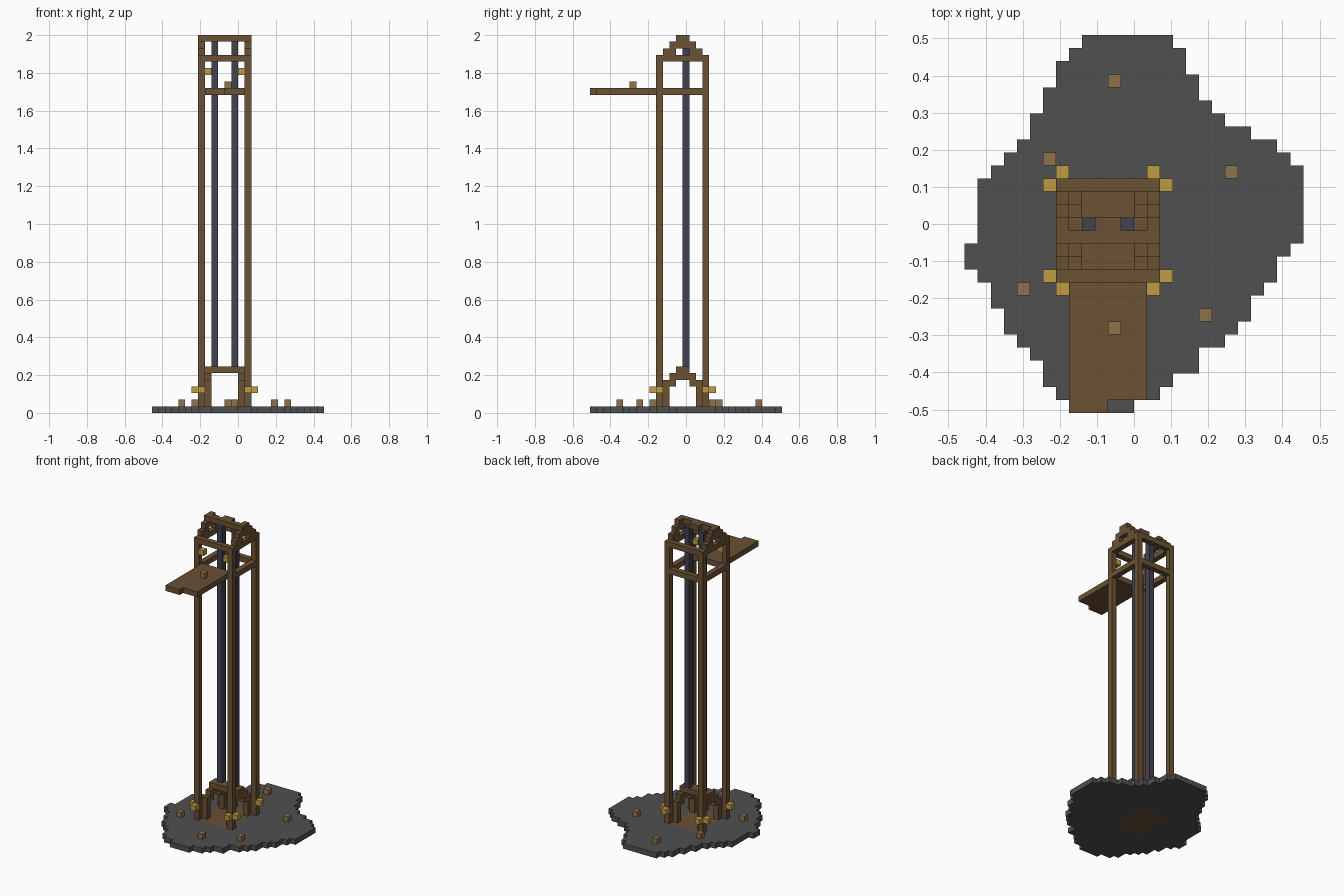
import bpy, bmesh
from mathutils import Vector

cube = bpy.data.objects.get("Cube")
if cube:
    bpy.data.objects.remove(cube, do_unlink=True)

UNIT = 2 / 57                      # size of one block
ORIGIN = Vector((13, 14.5, 0))     # block coordinates of the centre


def material(name, rgb):
    mat = bpy.data.materials.new(name)
    mat.use_nodes = True
    color = (*rgb, 1)
    mat.diffuse_color = color
    bsdf = next(n for n in mat.node_tree.nodes if n.type == 'BSDF_PRINCIPLED')
    bsdf.inputs["Base Color"].default_value = color
    bsdf.inputs["Roughness"].default_value = 0.9
    return mat


stone = material("grey stone", (0.08, 0.08, 0.08))
wood = material("dark wood", (0.145, 0.083, 0.034))
crate_wood = material("light wood", (0.275, 0.171, 0.075))
gold = material("lamp gold", (0.53, 0.335, 0.055))
iron = material("blue iron", (0.054, 0.055, 0.085))


def box(x, y, z):
    """Cells of a box; each argument is one index or an inclusive pair."""
    spans = [range(a[0], a[1] + 1) if isinstance(a, tuple) else (a,) for a in (x, y, z)]
    return {(i, j, k) for i in spans[0] for j in spans[1] for k in spans[2]}


def build(name, cells, mat):
    """Skin a set of cells with outer faces only, then merge flat areas."""
    bm = bmesh.new()
    corners = {}

    def vert(p):
        if p not in corners:
            corners[p] = bm.verts.new((Vector(p) - ORIGIN) * UNIT)
        return corners[p]

    for cell in cells:
        for axis in range(3):
            u, v = (axis + 1) % 3, (axis + 2) % 3
            for side in (0, 1):
                near = list(cell)
                near[axis] += 1 if side else -1
                if tuple(near) in cells:
                    continue
                ring = []
                for du, dv in ((0, 0), (1, 0), (1, 1), (0, 1)):
                    p = list(cell)
                    p[axis] += side
                    p[u] += du
                    p[v] += dv
                    ring.append(vert(tuple(p)))
                bm.faces.new(ring if side else ring[::-1])
    bmesh.ops.dissolve_limit(bm, angle_limit=0.01, verts=bm.verts, edges=bm.edges)
    mesh = bpy.data.meshes.new(name)
    bm.to_mesh(mesh)
    bm.free()
    mesh.materials.append(mat)
    obj = bpy.data.objects.new(name, mesh)
    bpy.context.scene.collection.objects.link(obj)
    return obj


# Ground: start and end of every row, from the back to the front
starts = [9, 8, 7, 7, 6, 6, 5, 5, 4, 3, 2, 1, 1, 1, 1, 1, 0, 0, 1, 2, 2, 3, 3, 4, 5, 6, 6, 7, 9]
ends = [16, 17, 17, 18, 18, 19, 20, 22, 24, 25, 26, 26, 26, 26, 26, 26,
        25, 24, 24, 23, 22, 22, 21, 20, 18, 18, 16, 15, 13]
floor = box((8, 13), (10, 17), 0)
ground = set()
for row, (a, b) in enumerate(zip(starts, ends)):
    ground |= box((a, b - 1), 28 - row, 0)
build("ground_slab", ground - floor, stone)
build("shaft_floor", floor, wood)

# Tower frame: corner posts and two rings of beams
LEFT, RIGHT, FRONT, BACK = 14, 7, 10, 17
frame = set()
for x in (LEFT, RIGHT):
    for y in (FRONT, BACK):
        frame |= box(x, y, (1, 53))
for z in (48, 53):
    for y in (FRONT, BACK):
        frame |= box((RIGHT, LEFT), y, z)
    for x in (LEFT, RIGHT):
        frame |= box(x, (FRONT, BACK), z)
build("tower_frame", frame, wood)


def gable(x, z):
    """Stepped arch, symmetric front to back."""
    return (box(x, (11, 12), z) | box(x, (15, 16), z)
            | box(x, (12, 15), z + 1) | box(x, (13, 14), z + 2))


# Roof: gables at both ends, ridge beam and rod bracket
roof = gable(RIGHT, 54) | gable(LEFT, 54)
roof |= box((RIGHT, LEFT), 13, 56) | box((10, 11), 14, 56)
build("roof_frame", roof, wood)

# Lower winch frame standing on the floor
winch = box((8, 13), (13, 14), 6)
for x in (8, 13):
    winch |= gable(x, 4)
    for y in (11, 16):
        winch |= box(x, y, (1, 3))
build("winch_frame", winch, wood)

# Hoist rods
for name, x in (("right_rod", 9), ("left_rod", 12)):
    build(name, box(x, 14, (7, 55)), iron)

# Upper landing with a broken front edge
build("landing", box((8, 13), (1, 9), 48) | box((8, 10), 0, 48), wood)

# Lamps: two on each post foot, two under the upper front beam
for side, x, out in (("right", RIGHT, -1), ("left", LEFT, 1)):
    for end, y, away in (("front", FRONT, -1), ("back", BACK, 1)):
        build(f"{end}_{side}_side_lamp", box(x + out, y, 3), gold)
        build(f"{end}_{side}_end_lamp", box(x, y + away, 3), gold)
    build(f"upper_{side}_lamp", box(x - out, FRONT, 51), gold)

# Loose crates on the ground and on the landing
crates = [(11, 25, 1), (6, 19, 1), (20, 18, 1), (4, 9, 1), (18, 7, 1), (12, 4, 1), (11, 6, 49)]
for n, cell in enumerate(crates, 1):
    build(f"crate_{n}", box(*cell), crate_wood)
